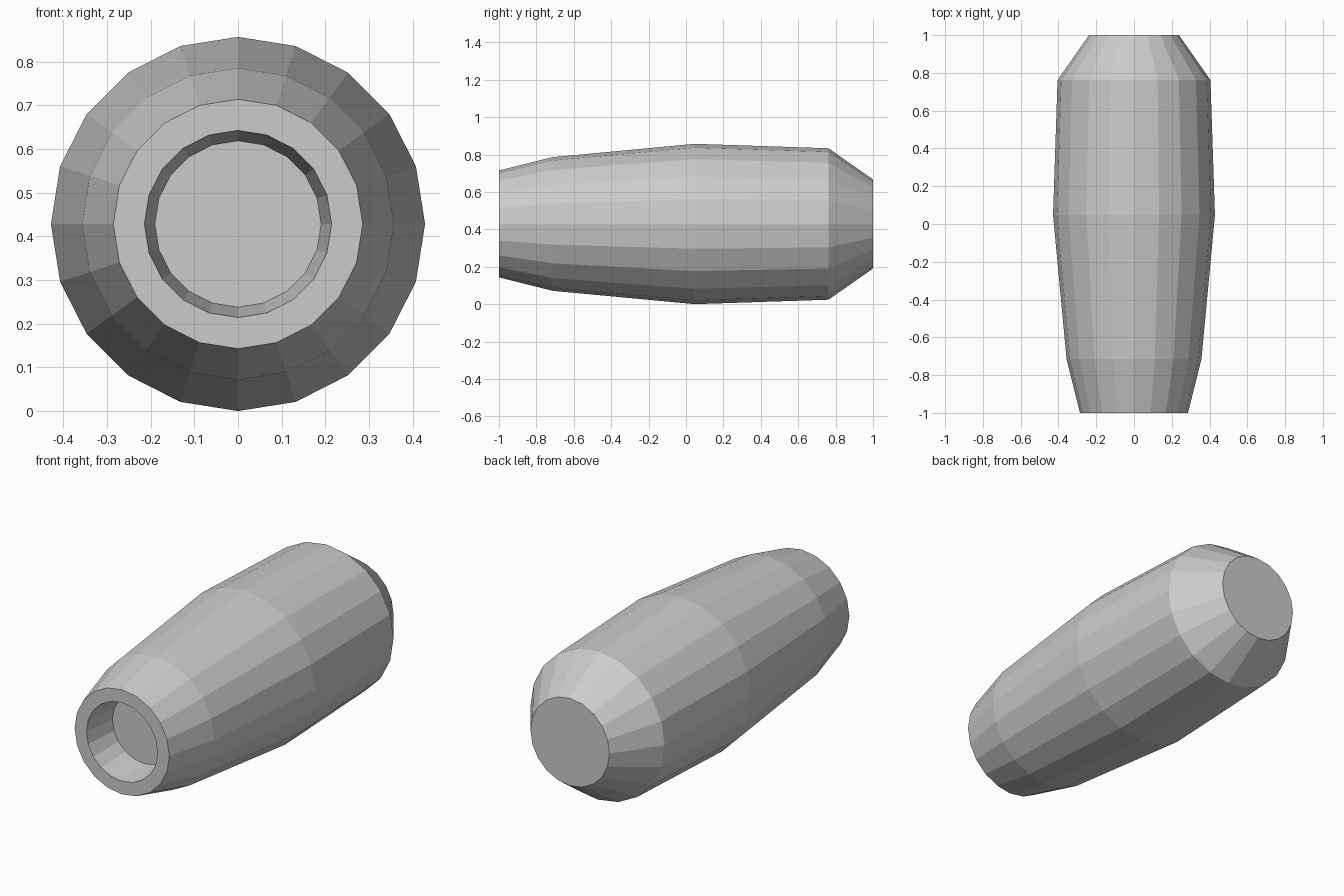
import bpy, bmesh, math

if "Cube" in bpy.data.objects:
    bpy.data.objects.remove(bpy.data.objects["Cube"])

SIDES = 20
U = 1 / 42          # the model is 84 units long
CENTRE_Z = 18 * U

# (distance from front, radius) in units: socket floor, socket wall, rim, outer shell, back cap
PROFILE = [(8, 8), (0, 9), (0, 12), (12, 15), (44, 18), (74, 17), (84, 10)]

grey = bpy.data.materials.new("light grey")
grey.diffuse_color = (0.6, 0.6, 0.6, 1)
grey.use_nodes = True
grey.node_tree.nodes["Principled BSDF"].inputs["Base Color"].default_value = grey.diffuse_color


def lathe(name, profile, material):
    """Spin a profile around the y axis and cap both ends."""
    bm = bmesh.new()
    rings = []
    for d, r in profile:
        ring = []
        for i in range(SIDES):
            a = 2 * math.pi * i / SIDES
            ring.append(bm.verts.new((r * U * math.sin(a), d * U - 1,
                                      CENTRE_Z + r * U * math.cos(a))))
        rings.append(ring)
    for a, b in zip(rings, rings[1:]):
        for i in range(SIDES):
            j = (i + 1) % SIDES
            bm.faces.new((a[i], a[j], b[j], b[i]))
    bm.faces.new(rings[0])
    bm.faces.new(rings[-1])
    bmesh.ops.recalc_face_normals(bm, faces=bm.faces)
    mesh = bpy.data.meshes.new(name)
    bm.to_mesh(mesh)
    bm.free()
    mesh.materials.append(material)
    obj = bpy.data.objects.new(name, mesh)
    bpy.context.collection.objects.link(obj)
    return obj


# Faceted barrel body with a tapered socket in the front
lathe("barrel_body", PROFILE, grey)
